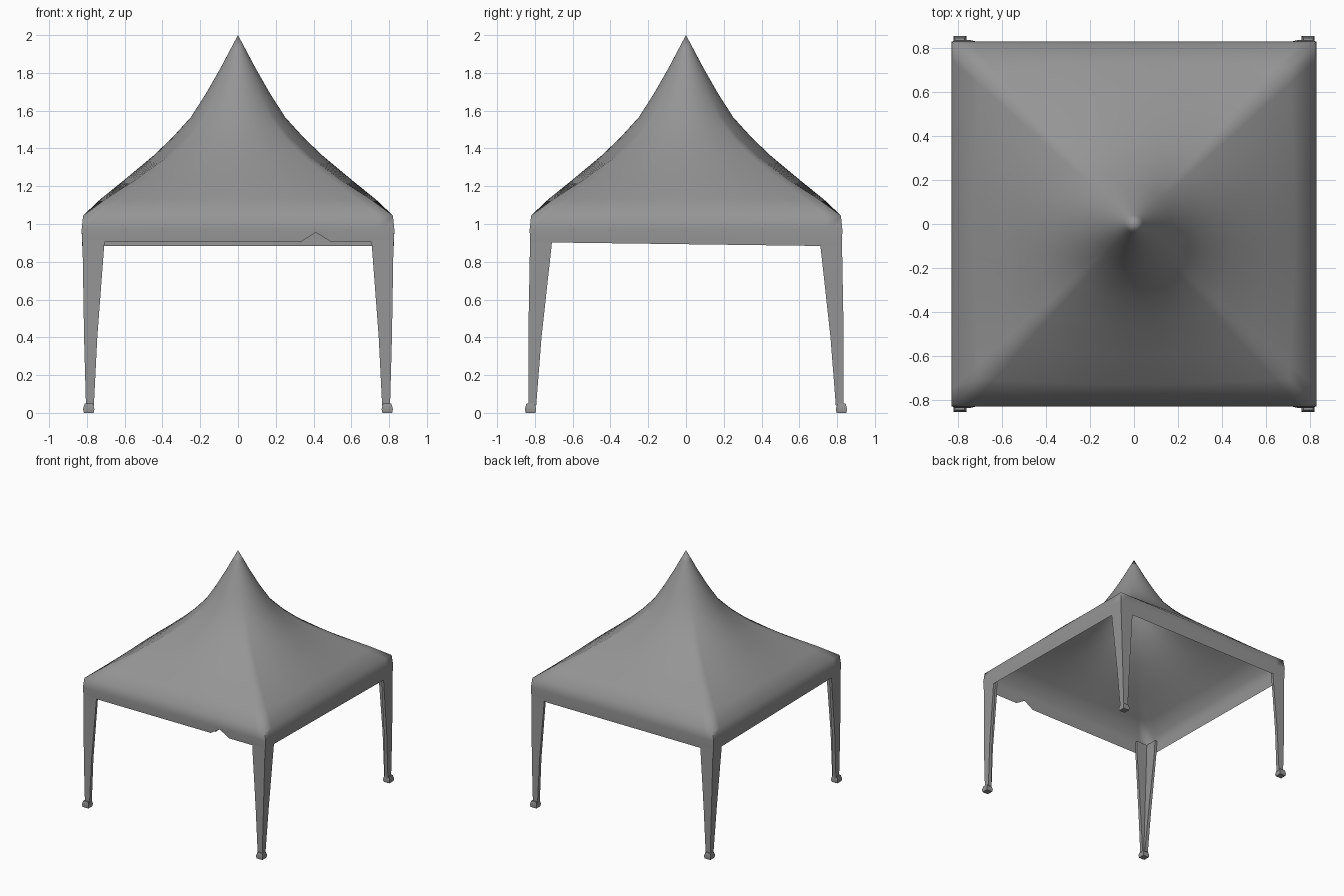
import bpy, bmesh, math

cube = bpy.data.objects.get("Cube")
if cube:
    bpy.data.objects.remove(cube, do_unlink=True)

fabric = bpy.data.materials.new("grey_fabric")
fabric.use_nodes = True
GREY = (0.3, 0.3, 0.3, 1)
fabric.diffuse_color = GREY
fabric.node_tree.nodes["Principled BSDF"].inputs["Base Color"].default_value = GREY


def finish(bm, name, angle):
    """Turn a bmesh into a named, shaded object."""
    bmesh.ops.recalc_face_normals(bm, faces=bm.faces)
    mesh = bpy.data.meshes.new(name)
    bm.to_mesh(mesh)
    bm.free()
    mesh.materials.append(fabric)
    obj = bpy.data.objects.new(name, mesh)
    bpy.context.collection.objects.link(obj)
    bpy.ops.object.select_all(action="DESELECT")
    obj.select_set(True)
    bpy.context.view_layer.objects.active = obj
    bpy.ops.object.shade_smooth_by_angle(angle=math.radians(angle))
    return obj


def loft(bm, rings):
    """Join rings of vertices with quads."""
    for low, high in zip(rings, rings[1:]):
        n = len(low)
        for i in range(n):
            j = (i + 1) % n
            bm.faces.new((low[i], low[j], high[j], high[i]))


# Unit square outline, split evenly along each side
SIDE = 20
outline = []
for q in range(4):
    for i in range(SIDE):
        a, b = -1 + 2 * i / SIDE, -1
        for _ in range(q):
            a, b = -b, a
        outline.append((a, b))

# Canopy and valance: half width, height, squareness (0 round, 1 square)
PROFILE = [(0.825, 0.893, 1), (0.828, 0.97, 1), (0.82, 1.045, 1),
           (0.73, 1.13, 0.88), (0.60, 1.235, 0.66), (0.45, 1.36, 0.38),
           (0.35, 1.455, 0.18), (0.25, 1.565, 0.04), (0.17, 1.69, 0),
           (0.09, 1.83, 0), (0.04, 1.925, 0)]
bm = bmesh.new()
rings = []
for half, z, square in PROFILE:
    ring = []
    for a, b in outline:
        k = half * (square + (1 - square) / math.hypot(a, b))
        ring.append(bm.verts.new((a * k, b * k, z)))
    rings.append(ring)
loft(bm, rings)
tip = bm.verts.new((0, 0, 2))
for i, v in enumerate(rings[-1]):
    bm.faces.new((v, rings[-1][(i + 1) % len(outline)], tip))

# Hem slopes slightly to the back and has a small notch in front
for v in rings[0]:
    v.co.z -= 0.013 * v.co.y
notch = min(rings[0], key=lambda v: math.hypot(v.co.x - 0.4, v.co.y + 0.82))
notch.co.z = 0.955
finish(bm, "canopy", 65)


# Legs: tapered angle sections, narrow at the foot
def angle_section(bm, sx, sy, x, y, width, thick, z):
    pts = [(0, 0), (width, 0), (width, thick), (thick, thick),
           (thick, width), (0, width)]
    return [bm.verts.new((sx * (x - u), sy * (y - v), z)) for u, v in pts]


for sx, side in ((1, "left"), (-1, "right")):
    for sy, end in ((-1, "front"), (1, "back")):
        bm = bmesh.new()
        sections = [angle_section(bm, sx, sy, 0.805, 0.835, 0.042, 0.03, 0.04),
                    angle_section(bm, sx, sy, 0.815, 0.835, 0.07, 0.025, 0.4),
                    angle_section(bm, sx, sy, 0.823, 0.826, 0.115, 0.02, 0.89),
                    angle_section(bm, sx, sy, 0.823, 0.823, 0.118, 0.02, 1.0)]
        loft(bm, sections)
        bm.faces.new(sections[0])
        bm.faces.new(sections[-1])
        finish(bm, f"{end}_{side}_leg", 30)

        # Flared foot block
        bm = bmesh.new()
        foot = []
        for r, z in ((0.026, 0), (0.03, 0.02), (0.022, 0.05)):
            foot.append([bm.verts.new((sx * 0.79 + r * a, sy * 0.823 + r * b, z))
                         for a, b in ((-1, -1), (1, -1), (1, 1), (-1, 1))])
        loft(bm, foot)
        bm.faces.new(foot[0])
        bm.faces.new(foot[-1])
        finish(bm, f"{end}_{side}_foot", 30)
